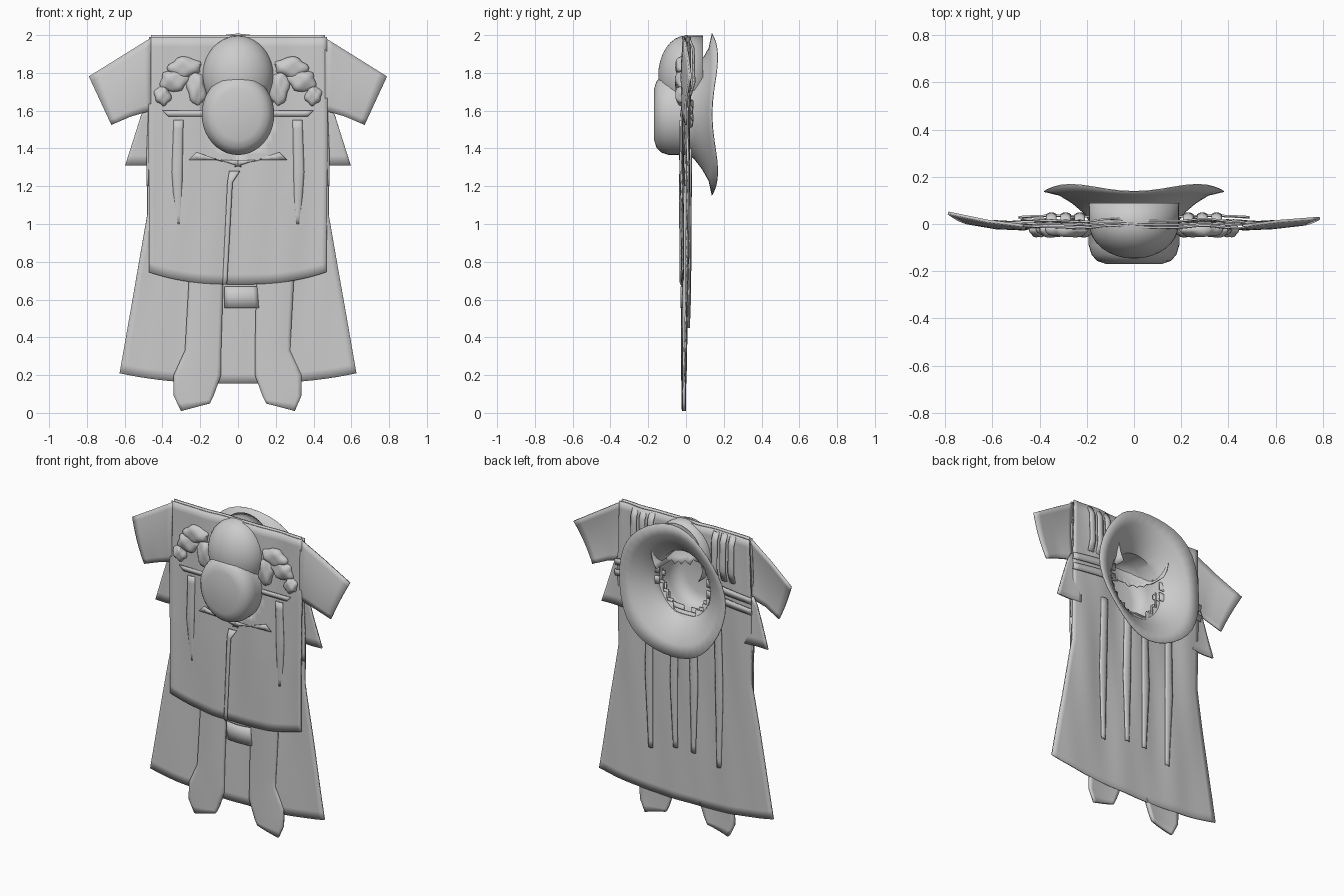
import bpy, bmesh, math, random
from mathutils import Vector

if "Cube" in bpy.data.objects:
    bpy.data.objects.remove(bpy.data.objects["Cube"])

random.seed(4)


def finish(name, bm, thick=0.0, angle=35):
    me = bpy.data.meshes.new(name)
    bmesh.ops.recalc_face_normals(bm, faces=bm.faces)
    bm.to_mesh(me)
    bm.free()
    ob = bpy.data.objects.new(name, me)
    bpy.context.collection.objects.link(ob)
    if thick:
        m = ob.modifiers.new("thickness", 'SOLIDIFY')
        m.thickness = thick
        m.offset = 0
    bpy.ops.object.select_all(action='DESELECT')
    bpy.context.view_layer.objects.active = ob
    ob.select_set(True)
    bpy.ops.object.shade_smooth_by_angle(angle=math.radians(angle))
    return ob


def row(z, xl, xr, y):
    return Vector((xl, y, z)), Vector((xr, y, z))


def panel(name, rows, thick=0.008, ripple=0.0, bulge=0.0, sag=0.0, hole=None, side=1, nx=20):
    """Loft a cloth sheet through (left, right) rows, with folds, sag and neck opening."""
    fine = []
    for i, ((a, b), (c, d)) in enumerate(zip(rows, rows[1:])):
        n = max(1, round(max((c - a).length, (d - b).length) / 0.05))
        fine += [(a.lerp(c, k / n), b.lerp(d, k / n)) for k in range(n)]
    fine.append(rows[-1])
    bm = bmesh.new()
    grid = []
    for j, (a, b) in enumerate(fine):
        v = j / (len(fine) - 1)
        line = []
        for i in range(nx + 1):
            u = 2 * i / nx - 1
            p = a.lerp(b, i / nx)
            fold = math.sin(p.x * 17 + 1.5 * p.z) + 0.5 * math.sin(p.x * 31 - 4 * p.z)
            p.y += ripple * fold * min(1, 0.2 + p.z / 1.2) - bulge * (1 - u * u)
            p.z -= sag * v * (1 - abs(u) ** 2.5)
            p.x *= side
            line.append(bm.verts.new(p))
        grid.append(line)
    for r, s in zip(grid, grid[1:]):
        for i in range(nx):
            c = (r[i].co + s[i + 1].co) / 2
            if hole and (c.x / hole[0]) ** 2 + ((c.z - hole[2]) / hole[1]) ** 2 < 1:
                continue
            bm.faces.new((r[i], r[i + 1], s[i + 1], s[i]))
    bmesh.ops.delete(bm, geom=[v for v in bm.verts if not v.link_faces], context='VERTS')
    return finish(name, bm, thick)


def shell(name, profile, zc, zs, wave=0.0, cut=None, n=40):
    """Spin (radius, y) points about the front-back axis."""
    bm = bmesh.new()
    rings = []
    rmax = profile[-1][0]
    for r, y in profile:
        ring = []
        for k in range(n):
            t = 2 * math.pi * k / n
            w = wave * math.sin(2 * t) ** 2 * (r / rmax) ** 5
            ring.append(bm.verts.new((r * math.cos(t), y + w, zc + r * zs * math.sin(t))))
        rings.append(ring)
    for a, b in zip(rings, rings[1:]):
        for k in range(n):
            bm.faces.new((a[k], a[(k + 1) % n], b[(k + 1) % n], b[k]))
    bmesh.ops.remove_doubles(bm, verts=bm.verts, dist=1e-5)
    if cut is not None:
        bmesh.ops.delete(bm, geom=[f for f in bm.faces if f.calc_center_median().z < cut], context='FACES')
    return finish(name, bm, 0.004)


# Body cloth: long back robe and shorter front tunic
neck = (0.18, 0.23, 1.62)
panel("robe", [row(1.99, -.47, .47, .015), row(1.6, -.48, .48, .015), row(1.05, -.48, .48, .008),
               row(.21, -.627, .627, -.004)], ripple=.005, sag=.055, hole=neck, nx=36)
panel("tunic", [row(1.99, -.47, .47, -.012), row(1.6, -.475, .475, -.02), row(1.2, -.472, .472, -.022),
                row(.745, -.472, .468, -.018)], ripple=.004, sag=.065, hole=neck, nx=36)
panel("lining", [row(2.0, -.46, .46, .0), row(1.35, -.485, .485, .0), row(1.2, -.485, .485, .0)],
      ripple=.003, hole=neck, nx=30)

# Centre placket and belt end
panel("placket", [row(1.28, -.045, .01, -.027), row(1.22, -.055, -.03, -.03), row(.68, -.08, -.06, -.025)],
      bulge=.004, nx=4)
panel("belt_end", [row(.67, -.07, .1, -.012), row(.555, -.07, .11, -.012)], bulge=.014, nx=8)

# Trouser legs with feet below the robe hem
panel("leg_left", [row(1.3, -.25, -.05, -.004), row(.68, -.26, -.08, -.007), row(.33, -.28, -.09, -.01),
                   row(.2, -.34, -.09, -.01), row(.09, -.34, -.13, -.01),
                   (Vector((-.30, -.01, .01)), Vector((-.15, -.01, .05)))], .02, .003, .005, nx=10)
panel("leg_right", [row(1.3, .1, .31, -.004), row(.8, .1, .3, -.006), row(.33, .09, .275, -.006),
                    row(.2, .09, .335, -.008), row(.09, .13, .335, -.01),
                    (Vector((.15, -.01, .05)), Vector((.30, -.01, .01)))], .014, .003, .004, nx=10)

# Wavy fold ridges down front and back
for s in (-1, 1):
    for x, y, top, low in ((.32, -.028, 1.55, 1.0), (.25, .02, 1.4, .45), (.07, .02, 1.35, .5)):
        panel("cloth_fold", [row(top, x - .03, x + .02, y), row((top + low) / 2, x - .025, x + .03, y),
                             row(low, x - .02, x + .01, y * .6)], .005, .003,
              .006 if y < 0 else -.008, side=s, nx=5)

# Sleeves, under-sleeves and side layers
for s, n, tip in ((-1, "left", .047), (1, "right", .025)):
    panel("sleeve_" + n, [(Vector((.46, -.012, 1.60)), Vector((.46, -.008, 1.985))),
                          (Vector((.565, -.015, 1.57)), Vector((.62, .012, 1.885))),
                          (Vector((.67, .0, 1.525)), Vector((.788, tip, 1.78)))],
          .012, bulge=.012, side=s, nx=10)
    panel("under_sleeve_" + n, [row(1.62, .42, .49, .008), row(1.57, .42, .515, .008),
                                row(1.31, .42, .597, .012)], .012, .003, side=s, nx=8)
    # Horizontal bands across the back of each shoulder
    for z in (1.63, 1.56):
        panel("back_band_" + n, [(Vector((.17, .03, z + .03)), Vector((.49, .03, z - .01))),
                                 (Vector((.17, .03, z - .02)), Vector((.49, .026, z - .05)))],
              bulge=-.006, side=s, nx=8)
    # Front chest fold and layered shoulder scraps
    panel("chest_band_" + n, [row(1.60, .17, .4, -.028), row(1.57, .17, .37, -.028)], side=s, nx=6)
    panel("collar_tip_" + n, [(Vector((.0, -.03, 1.34)), Vector((.26, -.03, 1.34))),
                              (Vector((-.02, -.03, 1.30)), Vector((.22, -.03, 1.38)))],
          .006, .003, side=s, nx=6)

    # Crumpled shoulder ornaments
    lumps = ((.28, 1.83, .09, .055), (.34, 1.76, .075, .06), (.22, 1.72, .05, .09), (.40, 1.68, .045, .05))
    for x, z, rx, rz in lumps:
        bm = bmesh.new()
        bmesh.ops.create_icosphere(bm, subdivisions=3, radius=1)
        for v in bm.verts:
            d = 1 + .16 * math.sin(5 * v.co.x + 9 * z) * math.sin(4 * v.co.z + x * 30)
            v.co = Vector((s * (x + rx * d * v.co.x), -.024 + .032 * d * v.co.y, z + rz * d * v.co.z))
        finish("shoulder_ornament_" + n, bm)

    # Vertical looped straps on the back of the shoulder
    for x in (.23, .29, .35):
        panel("back_strap_" + n, [row(1.98, x - .02, x + .02, .012), row(1.93, x - .02, x + .02, .034),
                                  row(1.75, x - .02, x + .02, .038), row(1.68, x - .02, x + .02, .018)],
              bulge=-.008, side=s, nx=5)

# Rounded cap above, and the hat whose crown faces forward and brim faces back
cap = [(.188 * math.sin(a * math.pi / 16), .0 - .145 * math.cos(a * math.pi / 16)) for a in range(9)]
shell("cap", cap + [(.188, .09)], 1.785, 1.12, cut=1.66)
shell("hat", [(0, -.168), (.12, -.167), (.155, -.155), (.178, -.13), (.19, -.09), (.19, .015),
              (.21, .045), (.26, .088), (.315, .122), (.382, .138)], 1.58, 1.12, wave=.03)
